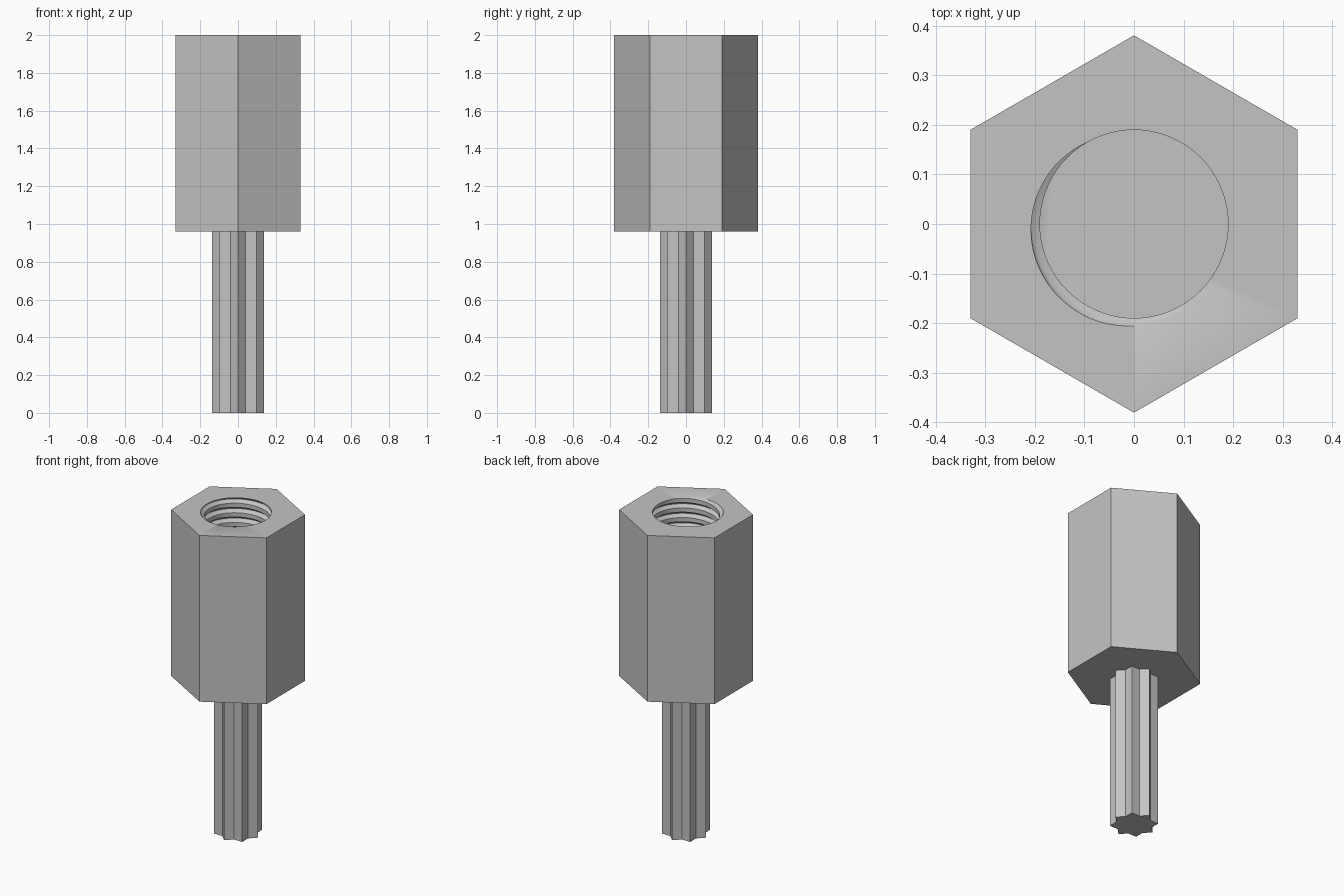
import bpy
import bmesh
from math import sin, cos, pi, radians

if "Cube" in bpy.data.objects:
    bpy.data.objects.remove(bpy.data.objects["Cube"])

TOP, SHOULDER, HOLE_FLOOR = 2.0, 0.96, 1.5
HEX_R, CREST_R, GROOVE_DEPTH, PITCH = 0.381, 0.19, 0.022, 0.06
STEPS = 72                      # divisions per thread turn
GROOVE_ROWS, GROOVE_SHARE = 8, 0.56

steel = bpy.data.materials.new("grey steel")
steel.use_nodes = True
colour = (0.55, 0.55, 0.55, 1)
steel.diffuse_color = colour
steel.node_tree.nodes["Principled BSDF"].inputs["Base Color"].default_value = colour


def finish(bm, name):
    bmesh.ops.recalc_face_normals(bm, faces=bm.faces)
    mesh = bpy.data.meshes.new(name)
    bm.to_mesh(mesh)
    bm.free()
    mesh.materials.append(steel)
    obj = bpy.data.objects.new(name, mesh)
    bpy.context.collection.objects.link(obj)
    bpy.ops.object.select_all(action='DESELECT')
    obj.select_set(True)
    bpy.context.view_layer.objects.active = obj
    bpy.ops.object.shade_smooth_by_angle(angle=radians(32))
    return obj


def ring(bm, radii, z, start):
    n = len(radii)
    return [bm.verts.new((r * cos(start + 2 * pi * i / n),
                          r * sin(start + 2 * pi * i / n), z))
            for i, r in enumerate(radii)]


def walls(bm, low, high):
    n = len(low)
    for i in range(n):
        j = (i + 1) % n
        bm.faces.new((low[i], low[j], high[j], high[i]))


def rim(bm, z):
    return [e for e in bm.edges if e.is_boundary
            and all(abs(v.co.z - z) < 1e-4 for v in e.verts)]


def threaded_hole(bm):
    # One pitch of the thread profile: rounded groove, then a flat crest
    profile = [(GROOVE_SHARE * (i / GROOVE_ROWS - 0.5),
                CREST_R + GROOVE_DEPTH * sin(pi * i / GROOVE_ROWS))
               for i in range(GROOVE_ROWS + 1)]
    rows = len(profile)
    turns = int((TOP - HOLE_FLOOR) / PITCH) + 5
    phase = radians(220)        # groove leaves the top face here
    base = TOP - (turns - 2) * PITCH
    grid = {}
    for k in range(rows * turns):
        turn, p = divmod(k, rows)
        offset, radius = profile[p]
        for j in range(STEPS):
            a = 2 * pi * j / STEPS
            z = base + PITCH * (turn + offset + j / STEPS)
            grid[k, j] = bm.verts.new((radius * cos(a + phase),
                                       radius * sin(a + phase), z))
    # The end of each turn joins the start of the next one
    for k in range(rows * turns - 1):
        for j in range(STEPS):
            nxt = (k, j + 1) if j < STEPS - 1 else (k + rows, 0)
            above = (nxt[0] + 1, nxt[1])
            if above in grid:
                bm.faces.new((grid[k, j], grid[nxt], grid[above], grid[k + 1, j]))
    # Trim the thread flat at the mouth and the floor
    for z, up in ((TOP, True), (HOLE_FLOOR, False)):
        bmesh.ops.bisect_plane(bm, geom=bm.verts[:] + bm.edges[:] + bm.faces[:],
                               dist=1e-6, plane_co=(0, 0, z), plane_no=(0, 0, 1),
                               clear_outer=up, clear_inner=not up)
    bmesh.ops.remove_doubles(bm, verts=bm.verts, dist=1e-5)


# Hexagonal body with a blind threaded hole
bm = bmesh.new()
threaded_hole(bm)
bmesh.ops.triangle_fill(bm, edges=rim(bm, HOLE_FLOOR), use_beauty=True)
low = ring(bm, [HEX_R] * 6, SHOULDER, pi / 2)
high = ring(bm, [HEX_R] * 6, TOP, pi / 2)
walls(bm, low, high)
bm.faces.new(low)
bmesh.ops.triangle_fill(bm, edges=rim(bm, TOP), use_beauty=True, normal=(0, 0, 1))
finish(bm, "hex_body")

# Eight-pointed splined shaft
bm = bmesh.new()
star = [0.137, 0.105] * 8
low = ring(bm, star, 0, 0)
high = ring(bm, star, SHOULDER + 0.01, 0)
walls(bm, low, high)
bm.faces.new(low)
bm.faces.new(high)
finish(bm, "splined_shaft")
